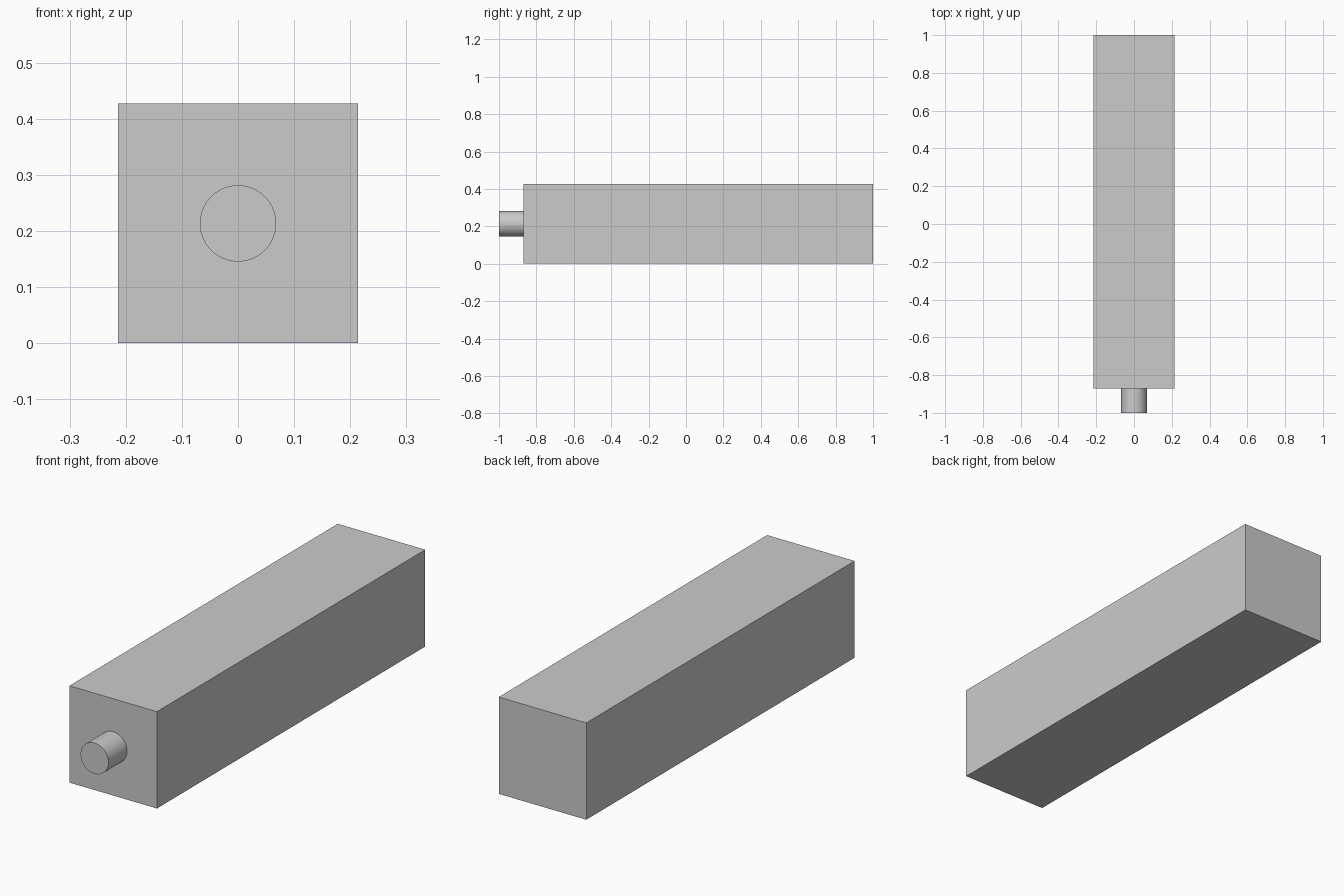
import bpy
import math

if "Cube" in bpy.data.objects:
    bpy.data.objects.remove(bpy.data.objects["Cube"])

HALF = 0.2135      # half width of the square body
FRONT = -0.87      # front face of the body
CENTRE_Z = HALF

# Long square body
bpy.ops.mesh.primitive_cube_add(size=1, location=(0, (FRONT + 1) / 2, CENTRE_Z))
body = bpy.context.object
body.name = "body"
body.scale = (2 * HALF, 1 - FRONT, 2 * HALF)
bpy.ops.object.transform_apply(location=False, rotation=False, scale=True)

# Round stub on the front, ending flush with the body face
bpy.ops.mesh.primitive_cylinder_add(
    vertices=64, radius=0.068, depth=FRONT + 1,
    location=(0, (FRONT - 1) / 2, CENTRE_Z), rotation=(math.pi / 2, 0, 0))
stub = bpy.context.object
stub.name = "front_stub"
bpy.ops.object.shade_smooth_by_angle(angle=math.radians(30))
